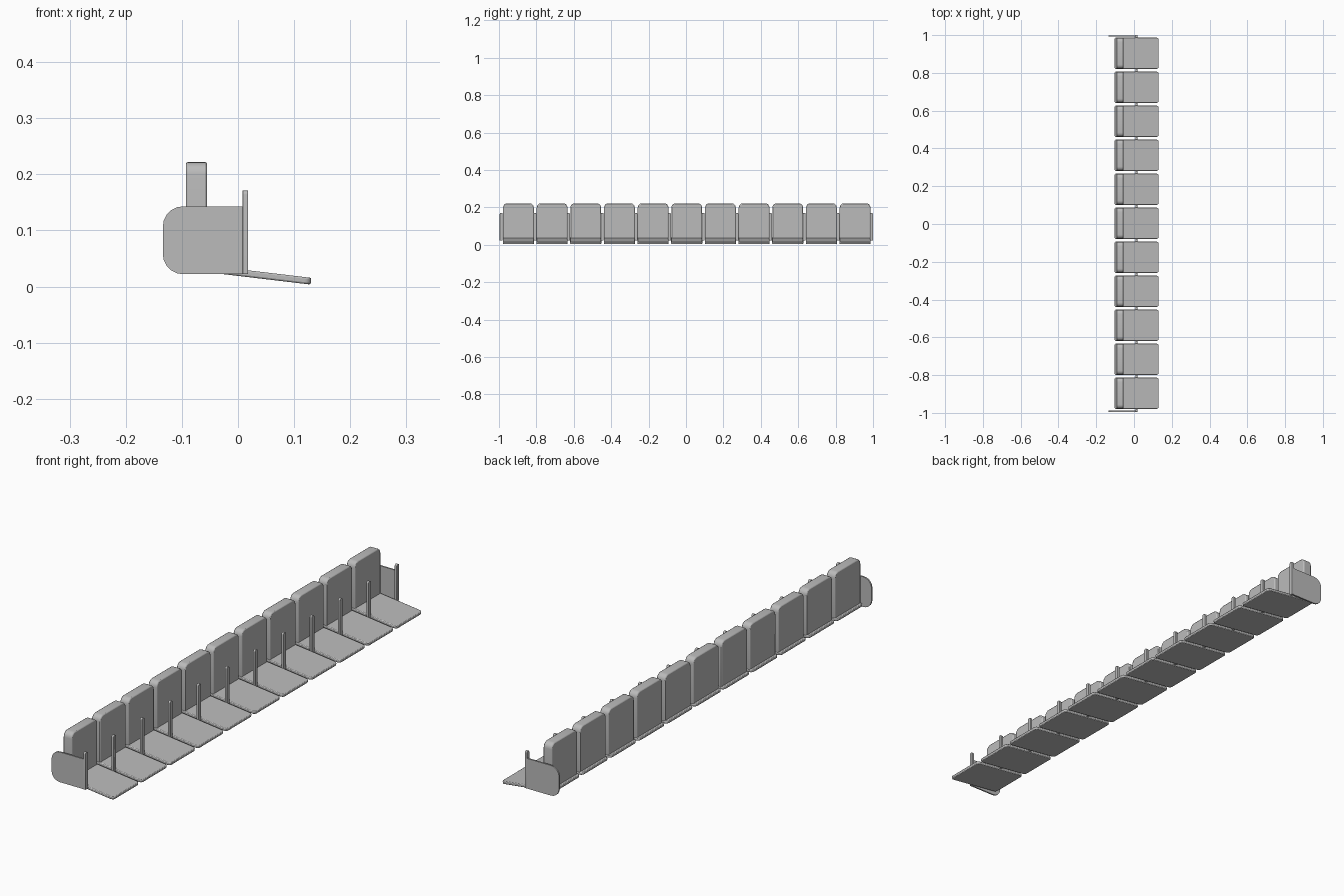
import bpy
import bmesh
from math import cos, sin, pi, atan2
from mathutils import Matrix, Vector

cube = bpy.data.objects.get("Cube")
if cube:
    bpy.data.objects.remove(cube, do_unlink=True)

grey = bpy.data.materials.new("plain grey")
grey.use_nodes = True
colour = (0.5, 0.5, 0.5, 1)
grey.diffuse_color = colour
grey.node_tree.nodes["Principled BSDF"].inputs["Base Color"].default_value = colour

SEATS = 11
PITCH = 0.18


def rounded_rect(u0, u1, v0, v1, radii, steps=5):
    """Outline with radii for the corners (u1,v1), (u0,v1), (u0,v0), (u1,v0)."""
    pts = []
    for i, (u, v) in enumerate(((u1, v1), (u0, v1), (u0, v0), (u1, v0))):
        r = radii[i]
        cu = u - r if u == u1 else u + r
        cv = v - r if v == v1 else v + r
        for k in range(steps + 1 if r else 1):
            a = (i + k / steps) * pi / 2
            pts.append((cu + r * cos(a), cv + r * sin(a)))
    return pts


def slab(name, outline, thickness, axes, location, bevel=0.0):
    """Extrude an outline; axes gives the directions of u, v and the depth."""
    bm = bmesh.new()
    u, v, w = (Vector(a) for a in axes)
    face = bm.faces.new([bm.verts.new(u * a + v * b - w * thickness / 2) for a, b in outline])
    out = bmesh.ops.extrude_face_region(bm, geom=[face])
    moved = [g for g in out["geom"] if isinstance(g, bmesh.types.BMVert)]
    bmesh.ops.translate(bm, verts=moved, vec=w * thickness)
    bmesh.ops.recalc_face_normals(bm, faces=bm.faces)
    mesh = bpy.data.meshes.new(name)
    bm.to_mesh(mesh)
    bm.free()
    mesh.materials.append(grey)
    obj = bpy.data.objects.new(name, mesh)
    bpy.context.collection.objects.link(obj)
    obj.location = location
    if bevel:
        mod = obj.modifiers.new("soft edge", "BEVEL")
        mod.width = bevel
        mod.segments = 2
        mod.limit_method = "ANGLE"
        mod.angle_limit = pi / 4
    bpy.ops.object.select_all(action="DESELECT")
    obj.select_set(True)
    bpy.context.view_layer.objects.active = obj
    bpy.ops.object.shade_smooth_by_angle(angle=pi / 6)
    return obj


X, Y, Z = (1, 0, 0), (0, 1, 0), (0, 0, 1)

# Seats and backrests face +x
seat_shape = rounded_rect(-0.118, 0.118, -0.083, 0.083, [0.012] * 4)
back_shape = rounded_rect(-0.082, 0.082, 0.034, 0.222, (0.022, 0.022, 0.004, 0.004))
slope = atan2(0.028, 0.235)
for i in range(SEATS):
    y = (i - (SEATS - 1) / 2) * PITCH + 0.004
    seat = slab("seat", seat_shape, 0.012, (X, Y, Z), (0.013, y, 0.0235), 0.003)
    seat.rotation_euler.y = slope
    slab("backrest", back_shape, 0.038, (Y, Z, X), (-0.074, y, 0), 0.005)

# Upright posts between neighbouring seats
post_shape = rounded_rect(-0.008, 0.008, 0.022, 0.171, (0.007, 0.007, 0, 0))
for i in range(SEATS + 1):
    y = (i - SEATS / 2) * PITCH + 0.002
    slab("armrest_post", post_shape, 0.010, (Y, Z, X), (0.013, y, 0), 0.001)

# Side panels at both ends, rounded at the rear
panel_shape = rounded_rect(-0.134, 0.010, 0.022, 0.143, (0, 0.036, 0.036, 0))
for name, y in (("right_end_panel", -0.991), ("left_end_panel", 0.996)):
    slab(name, panel_shape, 0.006, (X, Z, Y), (0, y, 0))
